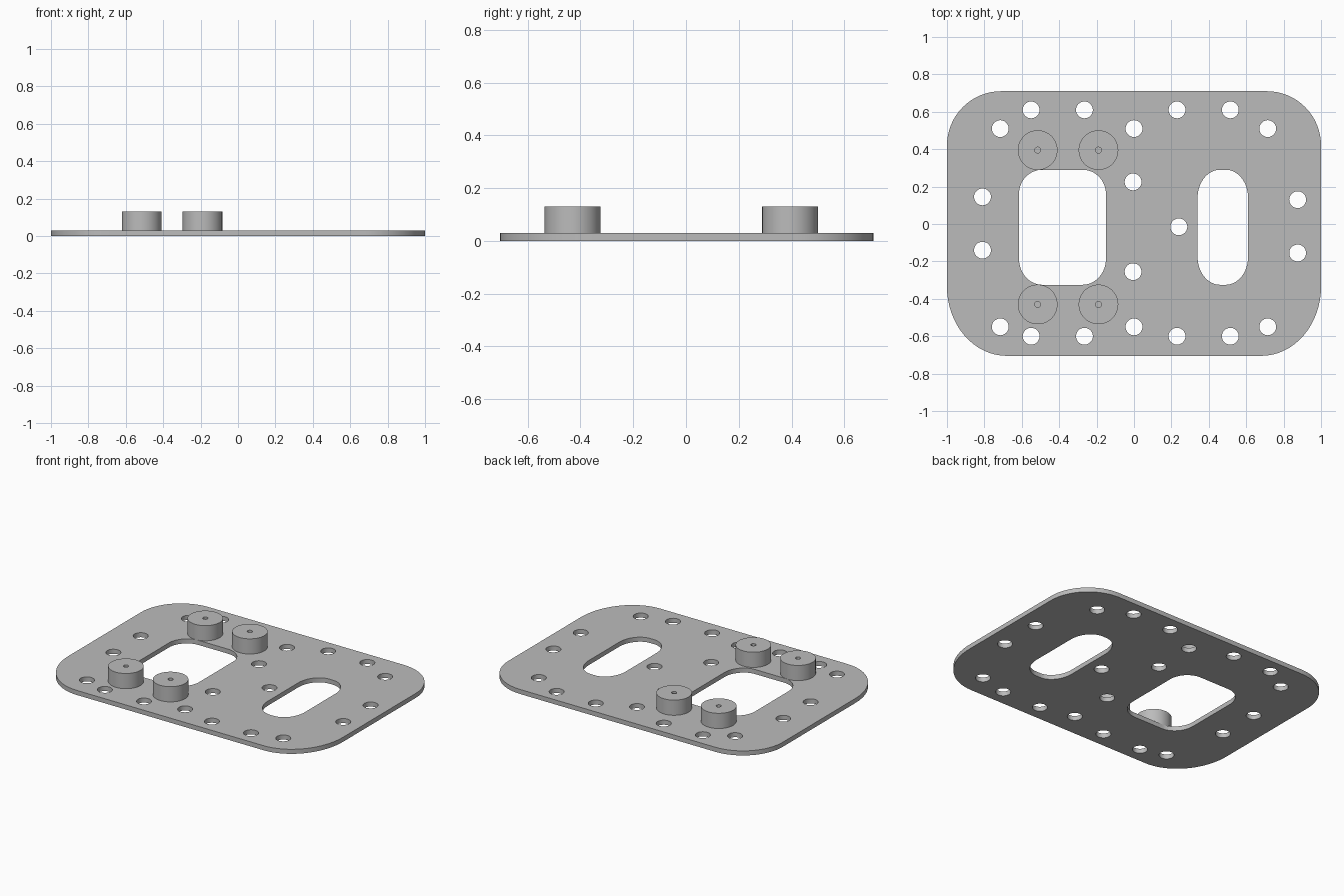
import bpy, bmesh
from math import cos, sin, pi, radians

cube = bpy.data.objects.get("Cube")
if cube:
    bpy.data.objects.remove(cube, do_unlink=True)

grey = bpy.data.materials.new("plain_grey")
grey.use_nodes = True
grey.diffuse_color = (0.5, 0.5, 0.5, 1)
grey.node_tree.nodes["Principled BSDF"].inputs["Base Color"].default_value = (0.5, 0.5, 0.5, 1)


def circle(x, y, r, n=40):
    return [(x + r * cos(2 * pi * i / n), y + r * sin(2 * pi * i / n)) for i in range(n)]


def rounded_box(x0, x1, y0, y1, top, bottom, n=16):
    """Rectangle with elliptical corners; top and bottom are (rx, ry)."""
    (tx, ty), (bx, by) = top, bottom
    corners = [(x1 - tx, y1 - ty, tx, ty), (x0 + tx, y1 - ty, tx, ty),
               (x0 + bx, y0 + by, bx, by), (x1 - bx, y0 + by, bx, by)]
    return [(cx + rx * cos((q + i / n) * pi / 2), cy + ry * sin((q + i / n) * pi / 2))
            for q, (cx, cy, rx, ry) in enumerate(corners) for i in range(n + 1)]


def extruded(name, loops, z0, z1):
    """Solid made from an outline followed by the outlines of its holes."""
    curve = bpy.data.curves.new(name + "_profile", "CURVE")
    curve.dimensions = "2D"
    curve.fill_mode = "BOTH"
    curve.extrude = (z1 - z0) / 2
    for loop in loops:
        spline = curve.splines.new("POLY")
        spline.points.add(len(loop) - 1)
        for point, (x, y) in zip(spline.points, loop):
            point.co = (x, y, 0, 1)
        spline.use_cyclic_u = True
    helper = bpy.data.objects.new(name + "_helper", curve)
    bpy.context.collection.objects.link(helper)
    depsgraph = bpy.context.evaluated_depsgraph_get()
    mesh = bpy.data.meshes.new_from_object(helper.evaluated_get(depsgraph))
    bpy.data.objects.remove(helper, do_unlink=True)
    bpy.data.curves.remove(curve)

    bm = bmesh.new()
    bm.from_mesh(mesh)
    bmesh.ops.remove_doubles(bm, verts=bm.verts, dist=0.0001)
    bmesh.ops.translate(bm, verts=bm.verts, vec=(0, 0, (z0 + z1) / 2))
    bmesh.ops.recalc_face_normals(bm, faces=bm.faces)
    for face in bm.faces:
        face.smooth = True
        face.material_index = 0
    bm.to_mesh(mesh)
    bm.free()
    mesh.set_sharp_from_angle(angle=radians(35))
    mesh.materials.clear()
    mesh.materials.append(grey)
    mesh.name = name
    obj = bpy.data.objects.new(name, mesh)
    bpy.context.collection.objects.link(obj)
    return obj


# Base plate outline and its two large windows
loops = [
    rounded_box(-1, 1, -0.705, 0.71, (0.29, 0.29), (0.32, 0.37)),
    rounded_box(-0.615, -0.15, -0.325, 0.29, (0.125, 0.13), (0.125, 0.14)),
    rounded_box(0.34, 0.61, -0.325, 0.29, (0.12, 0.15), (0.12, 0.15)),
]

# Bolt holes: rows along the front and back edges, then the sides and middle
holes = [(x, y) for x in (-0.55, -0.265, 0.23, 0.515) for y in (0.61, -0.6)]
holes += [(x, y) for x in (-0.715, 0, 0.715) for y in (0.51, -0.55)]
holes += [(-0.81, 0.145), (-0.81, -0.14), (0.875, 0.13), (0.875, -0.155),
          (-0.005, 0.225), (-0.005, -0.255), (0.24, -0.015)]
loops += [circle(x, y, 0.045, 32) for x, y in holes]
extruded("base_plate", loops, 0, 0.03)

# Four round standoffs with a small screw hole
for side, x in (("right", -0.515), ("left", -0.19)):
    for end, y in (("back", 0.395), ("front", -0.43)):
        extruded(f"standoff_{end}_{side}",
                 [circle(x, y, 0.106, 64), circle(x, y, 0.016, 20)], 0.03, 0.13)
